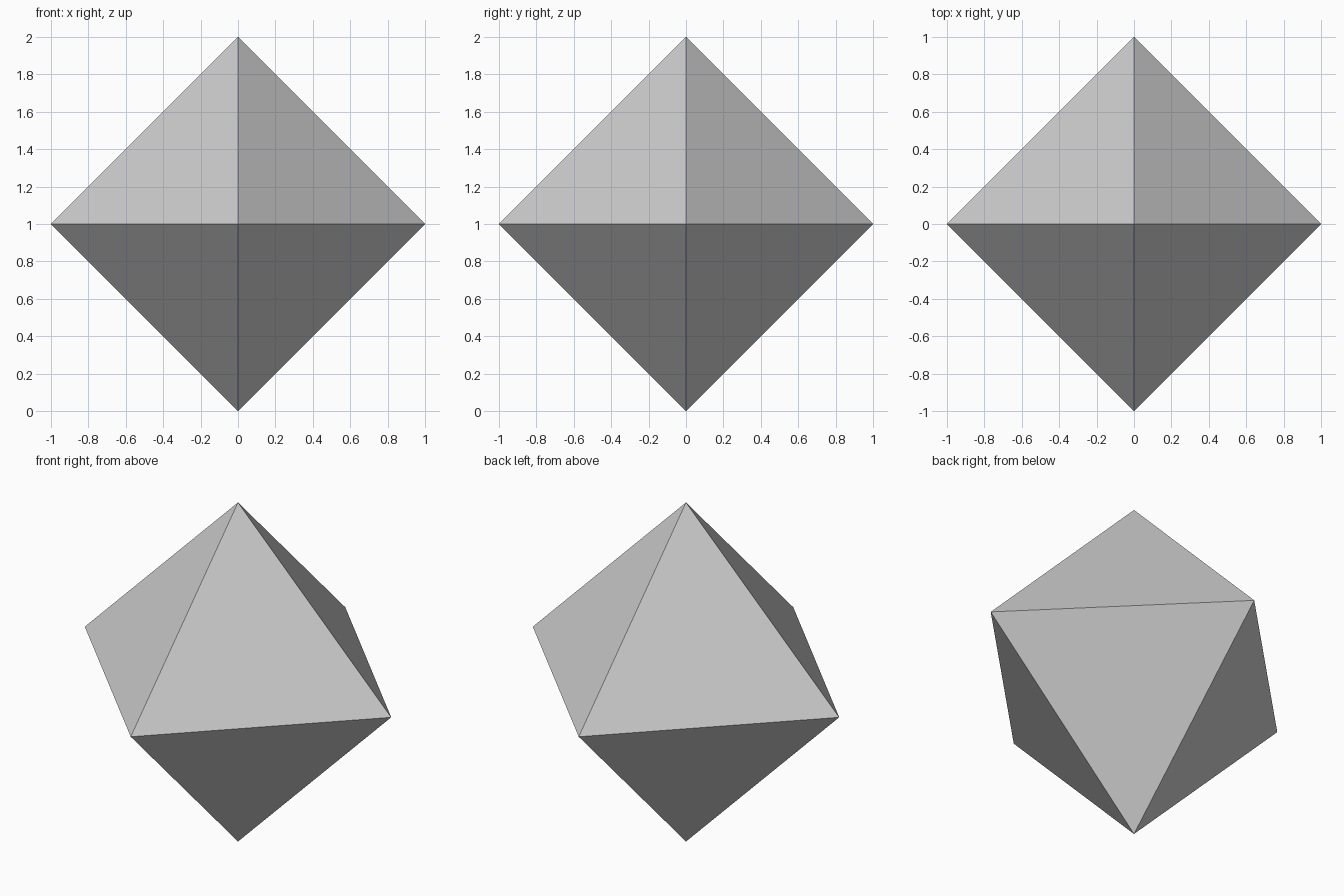
import bpy
import bmesh
from mathutils import Vector

default_cube = bpy.data.objects.get("Cube")
if default_cube:
    bpy.data.objects.remove(default_cube, do_unlink=True)

RADIUS = 1.0
CENTRE = Vector((0, 0, RADIUS))

# Eight-sided die body: one corner at each end of the three axes
bm = bmesh.new()
for axis in range(3):
    for side in (-RADIUS, RADIUS):
        corner = CENTRE.copy()
        corner[axis] += side
        bm.verts.new(corner)
bmesh.ops.convex_hull(bm, input=bm.verts[:])
bmesh.ops.recalc_face_normals(bm, faces=bm.faces[:])

# Crisp flat faces
for face in bm.faces:
    face.smooth = False

mesh = bpy.data.meshes.new("eight_sided_die")
bm.to_mesh(mesh)
bm.free()
die = bpy.data.objects.new("eight_sided_die", mesh)
bpy.context.collection.objects.link(die)
